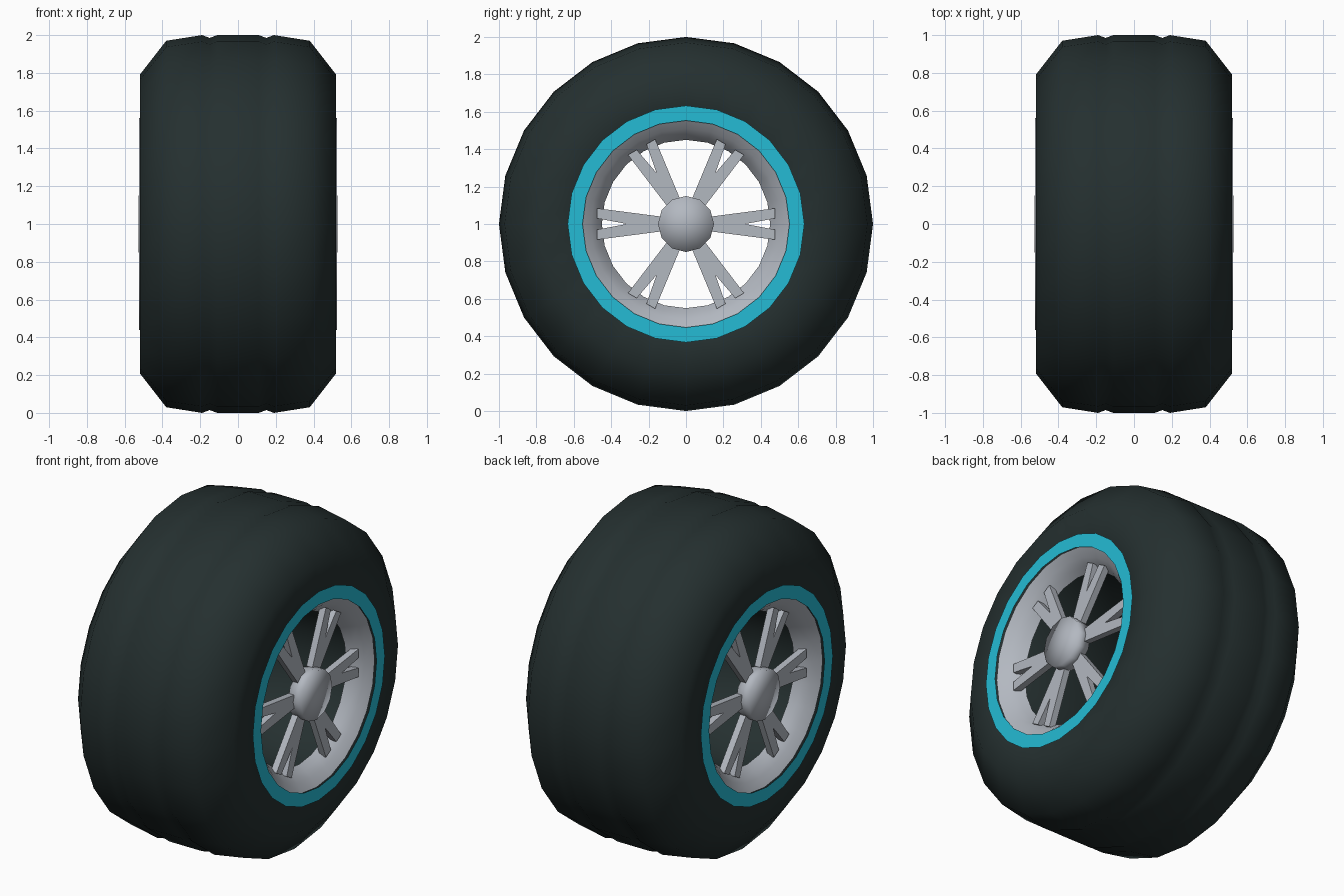
import bpy, bmesh, math
from mathutils import Matrix, Vector

cube = bpy.data.objects.get("Cube")
if cube:
    bpy.data.objects.remove(cube, do_unlink=True)


def material(name, rgb, rough):
    m = bpy.data.materials.new(name)
    m.use_nodes = True
    m.diffuse_color = (*rgb, 1)
    bsdf = m.node_tree.nodes["Principled BSDF"]
    bsdf.inputs["Base Color"].default_value = (*rgb, 1)
    bsdf.inputs["Roughness"].default_value = rough
    return m


rubber = material("dark rubber", (0.018, 0.029, 0.029), 0.8)
metal = material("light grey metal", (0.45, 0.48, 0.53), 0.5)
cyan = material("cyan paint", (0.018, 0.50, 0.66), 0.5)


def finish(name, bm, mat, angle=None, mirror=False):
    """Turn a bmesh into a wheel part centred on the axle."""
    mesh = bpy.data.meshes.new(name)
    bm.to_mesh(mesh)
    bm.free()
    ob = bpy.data.objects.new(name, mesh)
    ob.location.z = 1
    mesh.materials.append(mat)
    bpy.context.collection.objects.link(ob)
    if angle:
        bpy.ops.object.select_all(action="DESELECT")
        ob.select_set(True)
        bpy.context.view_layer.objects.active = ob
        bpy.ops.object.shade_smooth_by_angle(angle=math.radians(angle))
    if mirror:
        mod = ob.modifiers.new("other_side", "MIRROR")
        mod.use_mirror_merge = False
    return ob


def lathe(profile, closed=True, sides=24):
    """Spin (x, radius) points round the axle."""
    bm = bmesh.new()
    rings = []
    for x, r in profile:
        turns = [2 * math.pi * i / sides for i in range(sides)]
        rings.append([bm.verts.new((x, r * math.sin(a), r * math.cos(a))) for a in turns])
    pairs = list(zip(rings, rings[1:]))
    if closed:
        pairs.append((rings[-1], rings[0]))
    for a, b in pairs:
        for i in range(sides):
            j = (i + 1) % sides
            bm.faces.new((a[i], a[j], b[j], b[i]))
    if closed:
        bmesh.ops.recalc_face_normals(bm, faces=bm.faces)
    return bm


# Tyre: chamfered shoulders, two shallow tread grooves, hollow centre
half = [(0.11, 1.0), (0.15, 0.985), (0.19, 1.0), (0.38, 0.97),
        (0.52, 0.79), (0.52, 0.56), (0.41, 0.465)]
tyre_profile = half + [(-x, r) for x, r in reversed(half)]
finish("tyre", lathe(tyre_profile), rubber, 50)

# Rim lip, sloping in to the wheel opening
finish("rim_lip", lathe([(0.525, 0.56), (0.49, 0.51), (0.45, 0.475), (0.41, 0.45),
                         (0.40, 0.50), (0.50, 0.57)]), metal, 50, True)

# Painted ring standing just off the sidewall
ring = lathe([(0.542, 0.553), (0.542, 0.633)], closed=False)
for f in ring.faces:
    if f.normal.x < 0 or f.calc_center_median().x < 0:
        f.normal_flip()
ring.normal_update()
for f in ring.faces:
    if f.normal.x < 0:
        f.normal_flip()
finish("painted_ring", ring, cyan, None, True)

# Hub cap, softly shaded drum
hub = bmesh.new()
bmesh.ops.create_cone(hub, cap_ends=True, cap_tris=True, segments=12,
                      radius1=0.15, radius2=0.15, depth=0.087,
                      matrix=Matrix.Translation((0.4835, 0, 0)) @ Matrix.Rotation(math.pi / 2, 4, "Y"))
finish("hub_cap", hub, metal, 180, True)

# Six forked spokes
outline = [(0.12, -0.038), (0.475, -0.084), (0.475, -0.03), (0.315, 0),
           (0.475, 0.03), (0.475, 0.084), (0.12, 0.038)]
spokes = bmesh.new()
for k in range(6):
    turn = Matrix.Rotation(k * math.pi / 3, 3, "X")
    face = spokes.faces.new([spokes.verts.new(turn @ Vector((0.475, y, z))) for y, z in outline])
    out = bmesh.ops.extrude_face_region(spokes, geom=[face], use_keep_orig=True)
    moved = [v for v in out["geom"] if isinstance(v, bmesh.types.BMVert)]
    bmesh.ops.translate(spokes, verts=moved, vec=(-0.04, 0, 0))
bmesh.ops.recalc_face_normals(spokes, faces=spokes.faces)
finish("spokes", spokes, metal, None, True)
